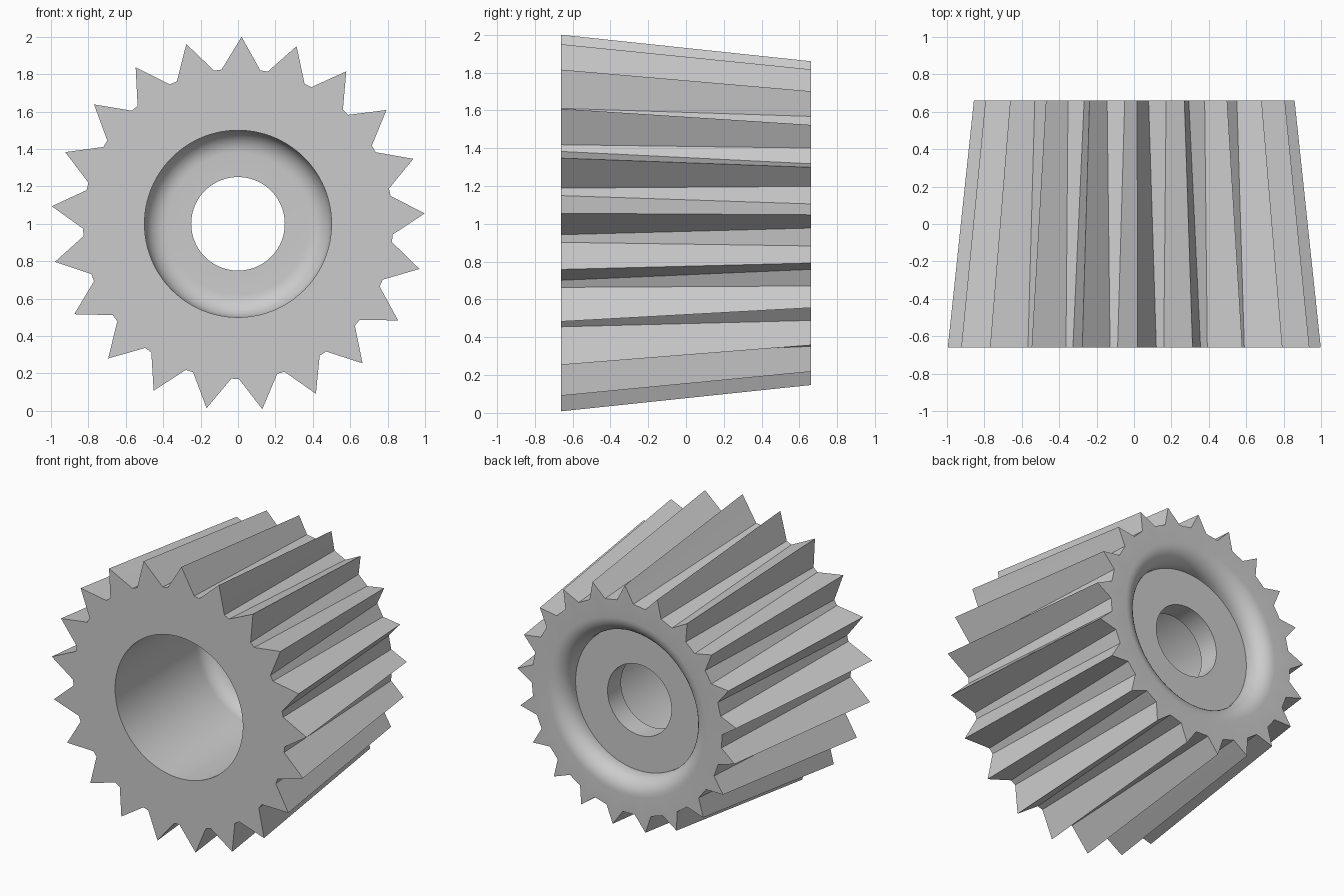
import bpy
import bmesh
import math

cube = bpy.data.objects.get("Cube")
if cube:
    bpy.data.objects.remove(cube, do_unlink=True)

TEETH = 21
PITCH = 2 * math.pi / TEETH
SEGMENTS = TEETH * 6
OFFSET = math.radians(1.1)
HALF = 0.66                      # half the gear width
FILLET = 0.12
BORE, HOLE = 0.5, 0.25
WEB_BACK, WEB_FRONT = HALF - 0.14, HALF - 0.29

grey = bpy.data.materials.new("steel_grey")
grey.use_nodes = True
colour = (0.6, 0.6, 0.6, 1)
grey.diffuse_color = colour
grey.node_tree.nodes["Principled BSDF"].inputs["Base Color"].default_value = colour


def polar(r, a):
    return (r * math.sin(a), 1 + r * math.cos(a))


def midpoint(p, q):
    return ((p[0] + q[0]) / 2, (p[1] + q[1]) / 2)


def tooth_ring(bm, y, tip, root, half_gap):
    """Pointed teeth with narrow flat roots."""
    points = []
    for i in range(TEETH):
        a = OFFSET + i * PITCH
        valley = a + PITCH / 2
        corners = [polar(tip, a), polar(root, valley - half_gap),
                   polar(root, valley + half_gap), polar(tip, a + PITCH)]
        for p, q in zip(corners, corners[1:]):
            points += [p, midpoint(p, q)]
    return [bm.verts.new((x, y, z)) for x, z in points]


def round_ring(bm, y, r):
    points = [polar(r, OFFSET + 2 * math.pi * i / SEGMENTS) for i in range(SEGMENTS)]
    return [bm.verts.new((x, y, z)) for x, z in points]


# Profile of the bore, web and rounded back recess, from front to back
steps = [math.pi / 2 * i / 8 for i in range(9)]
profile = [(-HALF, BORE)]
profile += [(WEB_FRONT - FILLET * (1 - math.sin(t)), BORE - FILLET * (1 - math.cos(t)))
            for t in steps]
profile += [(WEB_FRONT, HOLE), (WEB_BACK, HOLE), (WEB_BACK, BORE)]
profile += [(HALF - FILLET * (1 - math.sin(t)), BORE + FILLET * (1 - math.cos(t)))
            for t in steps]

# Closed loop of rings: teeth back, teeth front, then through the bore
bm = bmesh.new()
rings = [tooth_ring(bm, HALF, 0.86, 0.745, math.radians(3.65)),
         tooth_ring(bm, -HALF, 1.0, 0.829, math.radians(1.4))]
rings += [round_ring(bm, y, r) for y, r in profile]
for a, b in zip(rings, rings[1:] + rings[:1]):
    for i in range(SEGMENTS):
        j = (i + 1) % SEGMENTS
        bm.faces.new((a[i], a[j], b[j], b[i]))
bmesh.ops.recalc_face_normals(bm, faces=bm.faces)

mesh = bpy.data.meshes.new("tapered_gear")
bm.to_mesh(mesh)
bm.free()
mesh.materials.append(grey)
gear = bpy.data.objects.new("tapered_gear", mesh)
bpy.context.collection.objects.link(gear)

# Smooth bore and fillets, crisp teeth
bpy.ops.object.select_all(action="DESELECT")
gear.select_set(True)
bpy.context.view_layer.objects.active = gear
bpy.ops.object.shade_smooth_by_angle(angle=math.radians(25))
